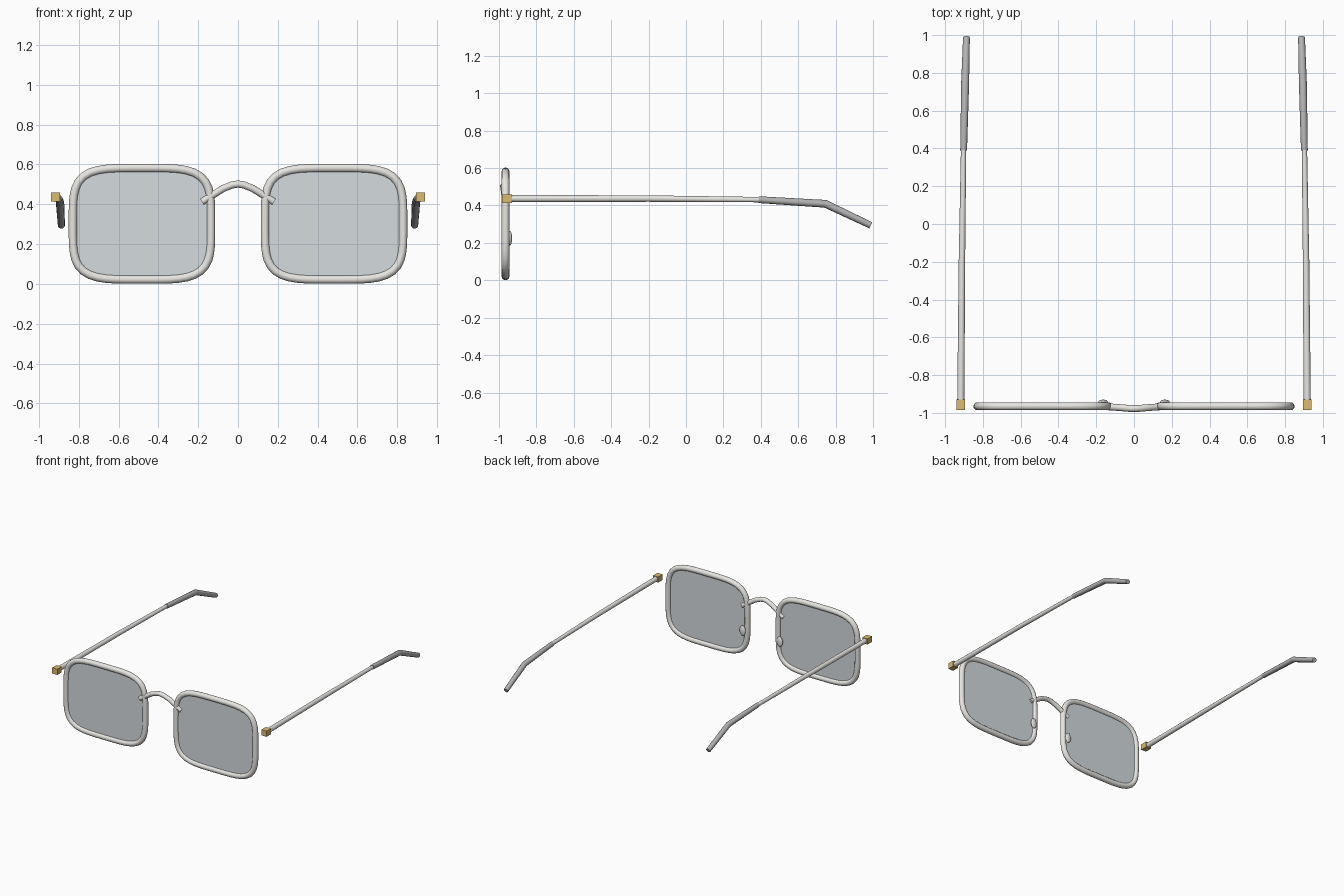
import bpy, bmesh, math

if "Cube" in bpy.data.objects:
    bpy.data.objects.remove(bpy.data.objects["Cube"])


def material(name, color):
    m = bpy.data.materials.new(name)
    m.diffuse_color = (*color, 1)
    m.use_nodes = True
    m.node_tree.nodes["Principled BSDF"].inputs["Base Color"].default_value = m.diffuse_color
    return m


METAL = material("light_metal", (0.80, 0.79, 0.76))
TIP = material("grey_tip", (0.45, 0.45, 0.45))
GLASS = material("glass", (0.66, 0.71, 0.73))
GOLD = material("gold", (0.72, 0.50, 0.16))


def finish(ob, mat, angle=40):
    ob.data.materials.append(mat)
    bpy.ops.object.select_all(action='DESELECT')
    ob.select_set(True)
    bpy.context.view_layer.objects.active = ob
    bpy.ops.object.shade_smooth_by_angle(angle=math.radians(angle))
    return ob


def tube(name, pts, radii, mat, cyclic=False):
    cu = bpy.data.curves.new(name, 'CURVE')
    cu.dimensions = '3D'
    cu.bevel_depth = 1.0
    cu.bevel_resolution = 4
    cu.use_fill_caps = not cyclic
    sp = cu.splines.new('POLY')
    sp.points.add(len(pts) - 1)
    for p, co, r in zip(sp.points, pts, radii):
        p.co = (*co, 1)
        p.radius = r
    sp.use_cyclic_u = cyclic
    ob = bpy.data.objects.new(name, cu)
    bpy.context.collection.objects.link(ob)
    bpy.ops.object.select_all(action='DESELECT')
    ob.select_set(True)
    bpy.context.view_layer.objects.active = ob
    bpy.ops.object.convert(target='MESH')
    return finish(bpy.context.object, mat)


def squircle(cx, cy, cz, a, b, n=4.2, count=64):
    pts = []
    for i in range(count):
        t = 2 * math.pi * i / count
        c, s = math.cos(t), math.sin(t)
        r = (abs(c) ** n + abs(s) ** n) ** (-1 / n)
        pts.append((cx + a * r * c, cy, cz + b * r * s))
    return pts


def plate(name, outline, thickness, mat):
    bm = bmesh.new()
    face = bm.faces.new([bm.verts.new((x, y - thickness / 2, z)) for x, y, z in outline])
    ext = bmesh.ops.extrude_face_region(bm, geom=[face])
    moved = [v for v in ext['geom'] if isinstance(v, bmesh.types.BMVert)]
    bmesh.ops.translate(bm, verts=moved, vec=(0, thickness, 0))
    bmesh.ops.recalc_face_normals(bm, faces=bm.faces[:])
    me = bpy.data.meshes.new(name)
    bm.to_mesh(me)
    bm.free()
    ob = bpy.data.objects.new(name, me)
    bpy.context.collection.objects.link(ob)
    return finish(ob, mat)


FRONT = -0.965
for side, label in ((-1, "left"), (1, "right")):
    # rim and lens
    cx = side * 0.4825
    rim = squircle(cx, FRONT, 0.302, 0.347, 0.28)
    tube(f"{label}_rim", rim, [0.021] * len(rim), METAL, cyclic=True)
    plate(f"{label}_lens", squircle(cx, FRONT, 0.302, 0.342, 0.275), 0.01, GLASS)

    # nose pad
    bpy.ops.mesh.primitive_uv_sphere_add(segments=20, ring_count=12, radius=1,
                                         location=(side * 0.163, -0.942, 0.225))
    pad = bpy.context.object
    pad.name = f"{label}_nose_pad"
    pad.scale = (0.025, 0.012, 0.04)
    finish(pad, METAL)

    # hinge block
    bpy.ops.mesh.primitive_cube_add(size=1, location=(side * 0.917, -0.957, 0.437))
    hinge = bpy.context.object
    hinge.name = f"{label}_hinge"
    hinge.scale = (0.045, 0.055, 0.045)
    finish(hinge, GOLD, 30)

    # temple arm and bent ear tip
    tube(f"{label}_temple",
         [(side * 0.917, -0.95, 0.437), (side * 0.911, -0.2, 0.437), (side * 0.902, 0.42, 0.431)],
         [0.019, 0.017, 0.014], METAL)
    tube(f"{label}_ear_tip",
         [(side * 0.902, 0.39, 0.431), (side * 0.894, 0.745, 0.409), (side * 0.887, 0.988, 0.294)],
         [0.018, 0.021, 0.018], TIP)

# nose bridge
bridge = [(-0.18, -0.965, 0.413), (-0.075, -0.972, 0.479), (-0.03, -0.976, 0.497),
          (0, -0.977, 0.502), (0.03, -0.976, 0.497), (0.075, -0.972, 0.479), (0.18, -0.965, 0.413)]
tube("bridge", bridge, [0.018] * len(bridge), METAL)
